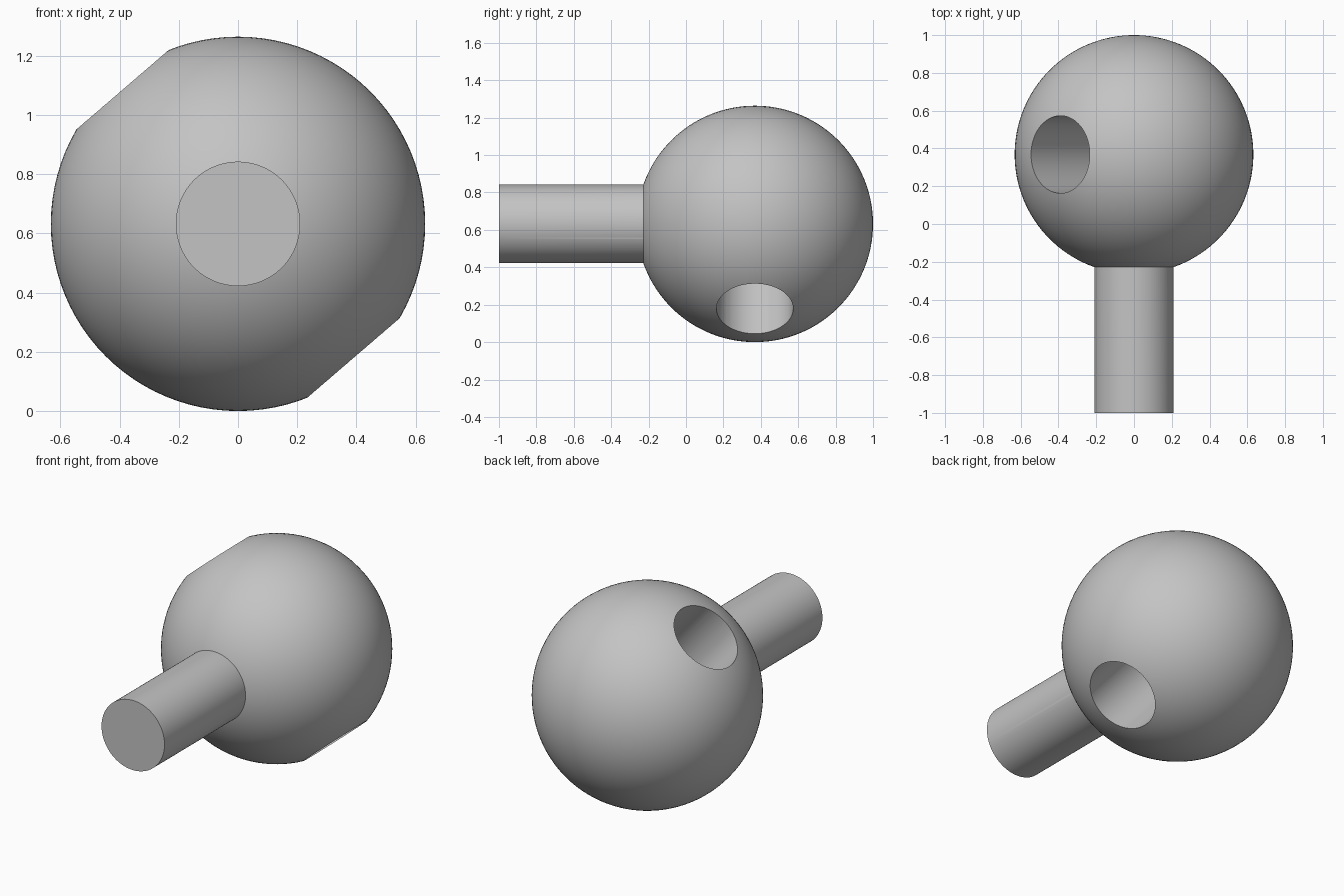
import bpy
from math import radians, pi
from mathutils import Vector

if "Cube" in bpy.data.objects:
    bpy.data.objects.remove(bpy.data.objects["Cube"], do_unlink=True)

BALL_R, STEM_R, HOLE_R = 0.632, 0.21, 0.205
CENTRE = Vector((0, 0.368, BALL_R))
STEM_END = -1.0

grey = bpy.data.materials.new("plain grey")
grey.use_nodes = True
colour = (0.55, 0.55, 0.55, 1)
grey.diffuse_color = colour
grey.node_tree.nodes["Principled BSDF"].inputs["Base Color"].default_value = colour


def cylinder(name, radius, length, location, rotation):
    bpy.ops.mesh.primitive_cylinder_add(vertices=96, radius=radius, depth=length,
                                        location=location, rotation=rotation)
    obj = bpy.context.object
    obj.name = name
    obj.data.materials.append(grey)
    return obj


def combine(target, tool, operation):
    mod = target.modifiers.new(tool.name, 'BOOLEAN')
    mod.operation, mod.solver, mod.object = operation, 'EXACT', tool
    bpy.context.view_layer.objects.active = target
    bpy.ops.object.modifier_apply(modifier=mod.name)
    bpy.data.objects.remove(tool, do_unlink=True)


# Ball, with its poles on the stem axis
bpy.ops.mesh.primitive_uv_sphere_add(segments=96, ring_count=64, radius=BALL_R,
                                     location=CENTRE, rotation=(pi / 2, 0, 0))
ball = bpy.context.object
ball.name = "ball_with_stem"
ball.data.materials.append(grey)

# Round stem reaching forward from inside the ball
stem_start = -0.05
stem = cylinder("stem", STEM_R, stem_start - STEM_END,
                (0, (stem_start + STEM_END) / 2, CENTRE.z), (pi / 2, 0, 0))
combine(ball, stem, 'UNION')

# Slanted hole running right through the ball
drill = cylinder("hole_cutter", HOLE_R, 2, CENTRE, (0, radians(-40.7), 0))
drill.hide_render = True
combine(ball, drill, 'DIFFERENCE')

# Smooth surfaces with crisp rims
bpy.ops.object.select_all(action='DESELECT')
ball.select_set(True)
bpy.context.view_layer.objects.active = ball
bpy.ops.object.shade_smooth_by_angle(angle=radians(30))
